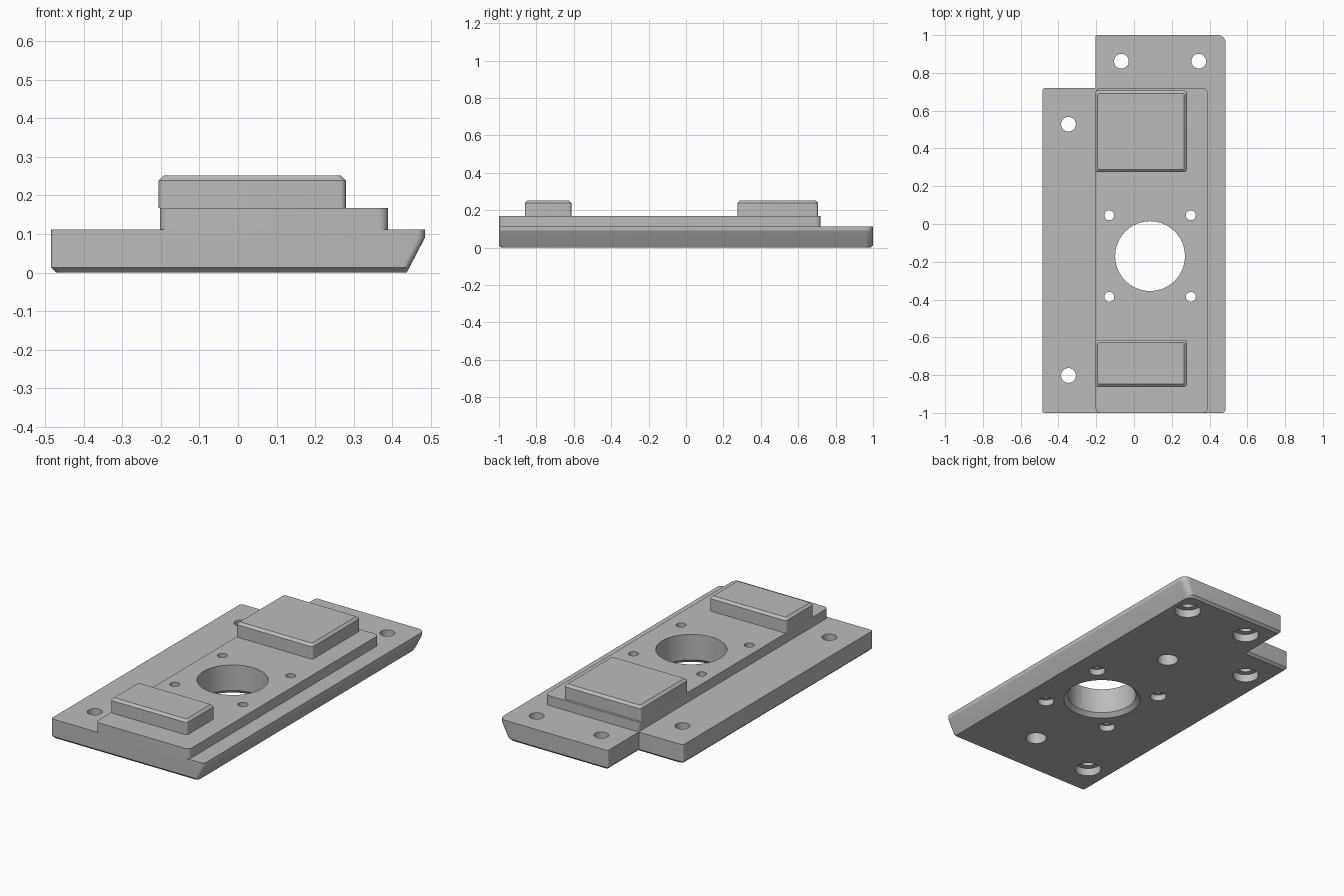
import bpy, bmesh
from math import radians, cos, sin, pi
from mathutils import Vector

if "Cube" in bpy.data.objects:
    bpy.data.objects.remove(bpy.data.objects["Cube"], do_unlink=True)

grey = bpy.data.materials.new("plain grey")
grey.use_nodes = True
colour = (0.5, 0.5, 0.5, 1)
grey.diffuse_color = colour
grey.node_tree.nodes["Principled BSDF"].inputs["Base Color"].default_value = colour


def rounded(corners, steps=6):
    """Outline from (x, y, radius) right-angled corners, listed in order."""
    out = []
    for i, (x, y, r) in enumerate(corners):
        p = Vector((x, y))
        if r == 0:
            out.append(p)
            continue
        a = (Vector(corners[i - 1][:2]) - p).normalized()
        b = (Vector(corners[(i + 1) % len(corners)][:2]) - p).normalized()
        centre = p + (a + b) * r
        for k in range(steps + 1):
            t = k / steps * pi / 2
            out.append(centre - b * r * cos(t) - a * r * sin(t))
    return out


def loft(bm, levels):
    """Closed solid through a stack of (z, outline) levels."""
    rings = [[bm.verts.new((p.x, p.y, z)) for p in pts] for z, pts in levels]
    for low, high in zip(rings, rings[1:]):
        for i in range(len(low)):
            j = (i + 1) % len(low)
            bm.faces.new((low[i], low[j], high[j], high[i]))
    bm.faces.new(rings[0][::-1])
    bm.faces.new(rings[-1])


def make(name, solids):
    bm = bmesh.new()
    for levels in solids:
        loft(bm, levels)
    bmesh.ops.recalc_face_normals(bm, faces=bm.faces)
    mesh = bpy.data.meshes.new(name)
    bm.to_mesh(mesh)
    bm.free()
    mesh.materials.append(grey)
    obj = bpy.data.objects.new(name, mesh)
    bpy.context.collection.objects.link(obj)
    return obj


def box(x0, x1, y0, y1, r, inset=0):
    x0, x1, y0, y1 = x0 + inset, x1 - inset, y0 + inset, y1 - inset
    return rounded([(x0, y0, r), (x1, y0, r), (x1, y1, r), (x0, y1, r)])


def hole(x, y, profile):
    """Round cutter from a (z, radius) profile."""
    ring = [Vector((cos(k * pi / 20), sin(k * pi / 20))) for k in range(40)]
    return [(z, [Vector((x, y)) + p * r for p in ring]) for z, r in profile]


# Base plate: notched outline, chamfered bottom, sloping left side
def base_outline(right, i):
    return rounded([(-0.485 + i, -1 + i, 0.01), (right, -1 + i, 0.02),
                    (right, 1 - i, 0.04), (-0.205 + i, 1 - i, 0.01),
                    (-0.205 + i, 0.72 - i, 0), (-0.485 + i, 0.72 - i, 0.015)])


base = make("base_plate", [[(0, base_outline(0.438, 0.013)),
                            (0.013, base_outline(0.445, 0)),
                            (0.09, base_outline(0.485, 0)),
                            (0.112, base_outline(0.485, 0))]])

# Raised plate on top of the base
plate_outline = box(-0.203, 0.39, -1, 0.72, 0.025)
plate = make("raised_plate", [[(0.112, plate_outline), (0.168, plate_outline)]])

# Two chamfered pads
pads = []
for name, y0, y1 in (("back_pad", 0.275, 0.706), ("front_pad", -0.862, -0.613)):
    side = box(-0.206, 0.28, y0, y1, 0.015)
    top = box(-0.206, 0.28, y0, y1, 0.01, 0.014)
    pads.append(make(name, [[(0.168, side), (0.239, side), (0.252, top)]]))

# Holes: central bore, counterbored mounting and small screw holes, blind pockets
cx, cy = 0.085, -0.17
cuts = [hole(cx, cy, [(-0.02, 0.227), (0.022, 0.185), (0.3, 0.185)])]
for x, y in ((-0.067, 0.862), (0.343, 0.862), (-0.347, 0.528), (-0.347, -0.802)):
    cuts.append(hole(x, y, [(-0.02, 0.07), (0.045, 0.07), (0.045, 0.039), (0.3, 0.039)]))
for sx in (-1, 1):
    for sy in (-1, 1):
        cuts.append(hole(cx + sx * 0.216, cy + sy * 0.216,
                         [(-0.02, 0.044), (0.035, 0.044), (0.035, 0.026), (0.3, 0.026)]))
for sy in (-1, 1):
    cuts.append(hole(cx, cy + sy * 0.555, [(-0.02, 0.056), (0.15, 0.056)]))
cutter = make("hole_cutter", cuts)
cutter.hide_render = True

for obj in (base, plate):
    mod = obj.modifiers.new("holes", 'BOOLEAN')
    mod.operation = 'DIFFERENCE'
    mod.solver = 'EXACT'
    mod.object = cutter
    bpy.context.view_layer.update()
    graph = bpy.context.evaluated_depsgraph_get()
    cut_mesh = bpy.data.meshes.new_from_object(obj.evaluated_get(graph))
    obj.modifiers.clear()
    obj.data = cut_mesh
bpy.data.objects.remove(cutter, do_unlink=True)

# Smooth round walls, keep edges sharp
bpy.ops.object.select_all(action='DESELECT')
for obj in [base, plate] + pads:
    obj.select_set(True)
bpy.context.view_layer.objects.active = base
bpy.ops.object.shade_smooth_by_angle(angle=radians(20))
